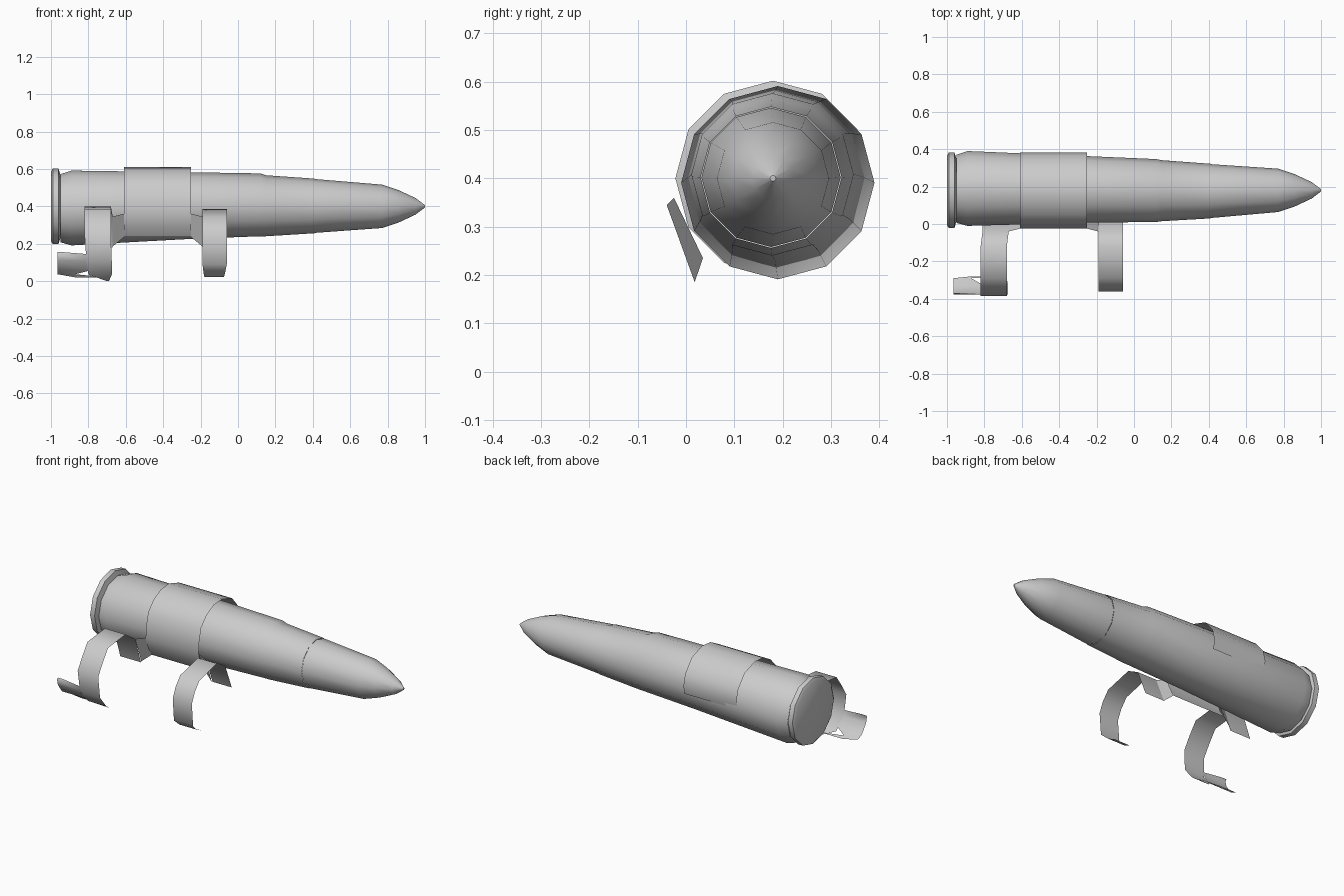
import bpy
from math import sin, cos, pi, radians

if "Cube" in bpy.data.objects:
    bpy.data.objects.remove(bpy.data.objects["Cube"])


def make(name, verts, faces, angle=40):
    me = bpy.data.meshes.new(name)
    me.from_pydata(verts, [], faces)
    me.update()
    ob = bpy.data.objects.new(name, me)
    bpy.context.collection.objects.link(ob)
    bpy.ops.object.select_all(action='DESELECT')
    ob.select_set(True)
    bpy.context.view_layer.objects.active = ob
    bpy.ops.object.shade_smooth_by_angle(angle=radians(angle))
    return ob


def tube(name, rings, sides=12, caps=(False, False)):
    """Rings are (x, centre y, centre z, radius) along the long axis."""
    verts, faces = [], []
    for x, cy, cz, r in rings:
        for i in range(sides):
            a = 2 * pi * i / sides
            verts.append((x, cy + r * cos(a), cz + r * sin(a)))
    for j in range(len(rings) - 1):
        for i in range(sides):
            k = (i + 1) % sides
            a, b = j * sides, (j + 1) * sides
            faces.append((a + i, a + k, b + k, b + i))
    if caps[0]:
        faces.append(tuple(reversed(range(sides))))
    if caps[1]:
        n = (len(rings) - 1) * sides
        faces.append(tuple(range(n, n + sides)))
    return make(name, verts, faces)


def strip(name, rows):
    """Rows are (y, z, x start, x end): a thin bent sheet."""
    verts, faces = [], []
    for y, z, x0, x1 in rows:
        verts += [(x0, y, z), (x1, y, z)]
    for i in range(len(rows) - 1):
        a = 2 * i
        faces.append((a, a + 1, a + 3, a + 2))
    return make(name, verts, faces, 60)


# Tapered barrel, tail cap and rounded nose
tube("tail_cap", [(-1.0, .18, .40, .185), (-.99, .18, .40, .202),
                  (-.96, .18, .40, .202), (-.95, .182, .40, .17),
                  (-.91, .185, .397, .17)], caps=(True, False))
tube("barrel", [(-.95, .188, .39, .182), (-.89, .19, .391, .2),
                (-.25, .185, .404, .178), (.12, .179, .408, .168),
                (.15, .178, .403, .163), (.41, .176, .402, .146)])
tube("nose", [(.41, .176, .402, .144), (.77, .18, .40, .116),
              (.86, .18, .40, .086), (.95, .18, .40, .044),
              (1.0, .18, .40, .006)], caps=(False, True))

# Sleeve wrapped over the front, top and back of the barrel
strip("sleeve", [(y, z, -.61, -.25) for y, z in [
    (.035, .235), (0, .285), (-.025, .36), (-.02, .43), (0, .51),
    (.05, .565), (.12, .602), (.20, .61), (.30, .577), (.365, .50),
    (.382, .43), (.37, .38)]])

# Arched clips hanging at the front
strip("tail_clip", [
    (.015, .18, -.81, -.67), (-.04, .345, -.81, -.67),
    (-.12, .40, -.82, -.68), (-.29, .382, -.82, -.68),
    (-.345, .305, -.82, -.68), (-.385, .24, -.82, -.68),
    (-.375, .11, -.81, -.675), (-.315, .035, -.80, -.675),
    (-.26, 0, -.70, -.69)])
strip("nose_clip", [
    (.025, .185, -.19, -.06), (-.04, .345, -.19, -.06),
    (-.12, .387, -.19, -.06), (-.29, .345, -.19, -.06),
    (-.335, .29, -.19, -.06), (-.362, .23, -.19, -.06),
    (-.35, .09, -.19, -.06), (-.305, .05, -.185, -.068),
    (-.25, .022, -.18, -.075)])

# Small hook beside the tail clip
strip("clip_hook", [
    (-.37, .155, -.965, -.935), (-.378, .145, -.965, -.81),
    (-.37, .11, -.965, -.81), (-.33, .055, -.965, -.80),
    (-.29, .037, -.965, -.87), (-.28, .02, -.87, -.70)])

# Webs joining the clips to the sleeve
for name, xc, xs in (("tail_web", -.67, -.61), ("nose_web", -.19, -.25)):
    make(name, [(xc, -.04, .345), (xs, -.025, .36), (xs, .035, .235),
                (xc, .018, .185)], [(0, 1, 2, 3)])
